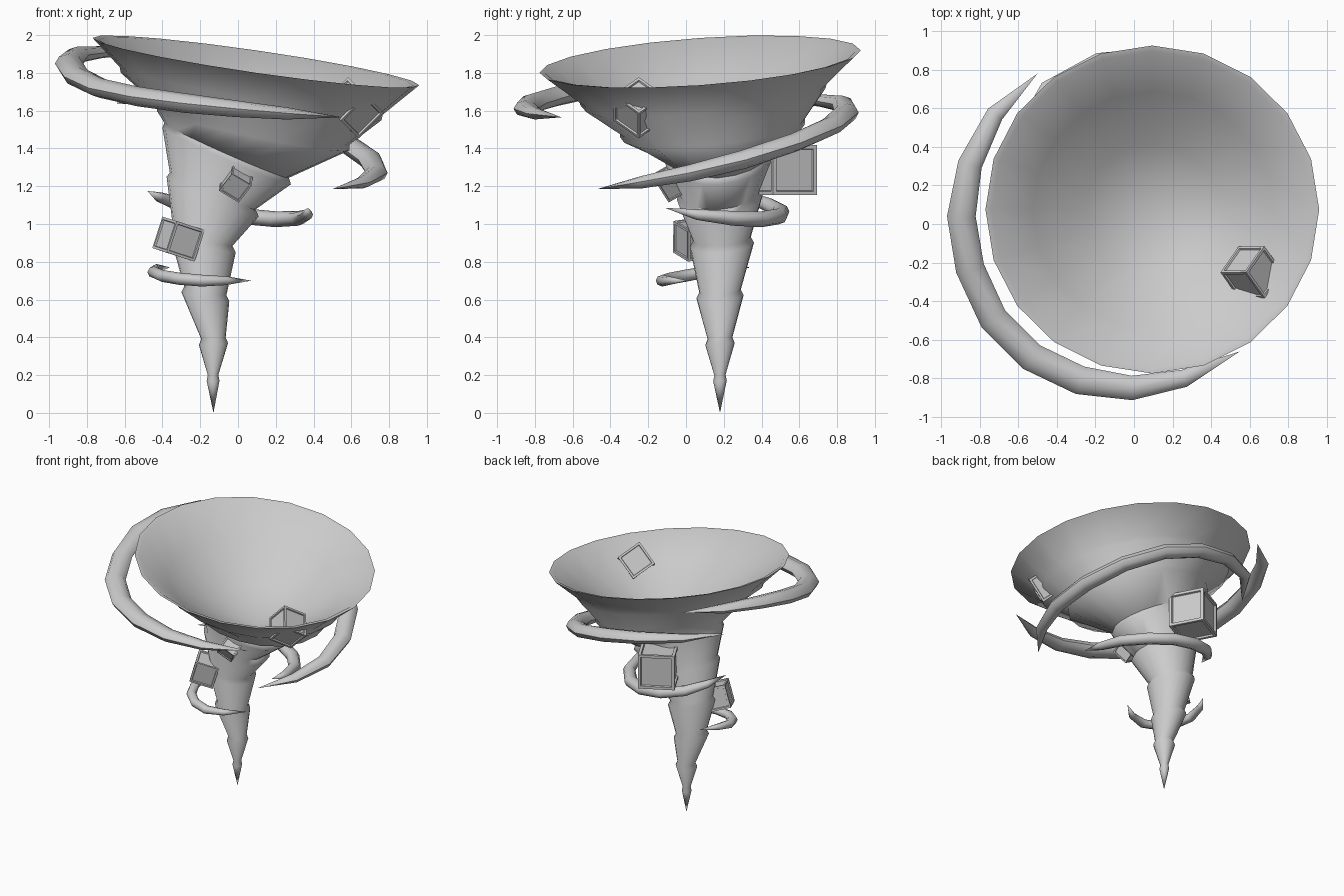
import bpy, bmesh, math
from mathutils import Vector, Euler

if "Cube" in bpy.data.objects:
    bpy.data.objects.remove(bpy.data.objects["Cube"])


def finish(name, bm, angle=40):
    bmesh.ops.recalc_face_normals(bm, faces=bm.faces[:])
    me = bpy.data.meshes.new(name)
    bm.to_mesh(me)
    bm.free()
    ob = bpy.data.objects.new(name, me)
    bpy.context.collection.objects.link(ob)
    bpy.ops.object.select_all(action='DESELECT')
    ob.select_set(True)
    bpy.context.view_layer.objects.active = ob
    if angle:
        bpy.ops.object.shade_smooth_by_angle(angle=math.radians(angle))
    return ob


def loft(name, start, rings, end, angle=40):
    """Skin a list of rings (center, axis_u, axis_v, sides), closed to a point at both ends."""
    bm = bmesh.new()
    loops = []
    for c, u, v, n in rings:
        loops.append([bm.verts.new(c + u * math.cos(2 * math.pi * i / n)
                                   + v * math.sin(2 * math.pi * i / n)) for i in range(n)])
    for a, b in zip(loops, loops[1:]):
        n = len(a)
        for i in range(n):
            bm.faces.new((a[i], a[(i + 1) % n], b[(i + 1) % n], b[i]))
    for tip, ring in ((start, loops[0]), (end, loops[-1])):
        p = bm.verts.new(tip)
        for i in range(len(ring)):
            bm.faces.new((p, ring[i], ring[(i + 1) % len(ring)]))
    return finish(name, bm, angle)


# Funnel tiers: tilted rings as (left x, left z, right x, right z, centre y, y radius, neck scale)
tiers = [
    (-.166, .17, -.098, .17, .18, .036, .82),
    (-.207, .36, -.053, .37, .18, .078, .84),
    (-.300, .64, -.046, .59, .18, .125, .88),
    (-.358, .93, -.012, .85, .19, .170, .90),
    (-.378, 1.25, .11, 1.04, .18, .228, .93),
    (-.400, 1.51, .28, 1.21, .175, .29, .97),
    (-.430, 1.60, .59, 1.39, .14, .49, 1.0),
    (-.620, 1.80, .76, 1.55, .09, .65, 1.01),
    (-.770, 1.985, .96, 1.735, .075, .85, .965),
]
rings = []
for xl, zl, xr, zr, cy, ry, neck in tiers:
    c = Vector(((xl + xr) / 2, cy, (zl + zr) / 2))
    u = Vector(((xr - xl) / 2, 0, (zr - zl) / 2))
    v = Vector((0, ry, ry * .07))
    rise = Vector((0, 0, -.005 if ry > .8 else .03))
    rings += [(c, u, v, 20), (c + rise, u * neck, v * neck, 20)]
# Inner bowl
for scale, drop in ((.72, .17), (.4, .35)):
    rings.append((c - Vector((0, 0, drop)), u * scale, v * scale, 20))
loft("funnel", Vector((-.13, .18, 0)), rings, Vector((.12, .08, 1.38)), 70)


# Wind swirls: flattened tapered tubes around the funnel
def swirl(name, pts, width, height):
    pts = [Vector(p) for p in pts]
    n = len(pts) - 1
    out = []
    for i in range(1, n):
        t = (pts[i + 1] - pts[i - 1]).normalized()
        side = t.cross(Vector((0, 0, 1))).normalized()
        up = side.cross(t)
        k = min(1, 1.1 * math.sin(math.pi * i / n) ** .5)
        out.append((pts[i], side * width * k, up * height * k, 8))
    loft(name, pts[0], out, pts[-1], 50)


swirl("swirl_top", [(-.50, .78, 1.90), (-.72, .57, 1.91), (-.85, .31, 1.895), (-.895, .04, 1.85),
                    (-.85, -.23, 1.78), (-.73, -.49, 1.72), (-.53, -.69, 1.675), (-.28, -.81, 1.64),
                    (-.01, -.85, 1.61), (.26, -.80, 1.585), (.55, -.66, 1.565)], .075, .052)
swirl("swirl_upper", [(.50, -.47, 1.185), (.66, -.24, 1.22), (.735, .02, 1.27), (.70, .30, 1.34),
                      (.57, .57, 1.43), (.36, .77, 1.52), (.10, .85, 1.59), (-.18, .83, 1.635),
                      (-.45, .70, 1.655), (-.65, .43, 1.64)], .065, .05)
swirl("swirl_middle", [(.37, -.11, 1.085), (.365, .06, 1.05), (.32, .25, 1.03), (.20, .40, 1.025),
                       (.04, .49, 1.04), (-.14, .50, 1.065), (-.30, .44, 1.10), (-.41, .33, 1.14),
                       (-.48, .18, 1.175)], .048, .042)
swirl("swirl_low", [(-.36, .34, .77), (-.43, .22, .765), (-.445, .10, .745), (-.40, -.01, .725),
                    (-.31, -.09, .71), (-.19, -.125, .70), (-.06, -.09, .70), (.07, .01, .70)],
      .036, .032)


# Flying crates: cubes with recessed panels on every side
def crate(name, loc, size, rot):
    bm = bmesh.new()
    bmesh.ops.create_cube(bm, size=size)
    panels = bm.faces[:]
    bmesh.ops.inset_individual(bm, faces=panels, thickness=size * .11, depth=0)
    bmesh.ops.inset_individual(bm, faces=panels, thickness=size * .02, depth=-size * .05)
    ob = finish(name, bm, 0)
    ob.location = loc
    ob.rotation_euler = Euler([math.radians(a) for a in rot])


crate("crate_back", (-.12, .515, 1.285), .265, (0, 0, 28))
crate("crate_left", (-.315, .05, .92), .175, (8, 16, 28))
crate("crate_front", (-.01, -.08, 1.22), .125, (35, 30, 15))
crate("crate_rim", (.61, -.25, 1.615), .19, (35, 30, 55))
